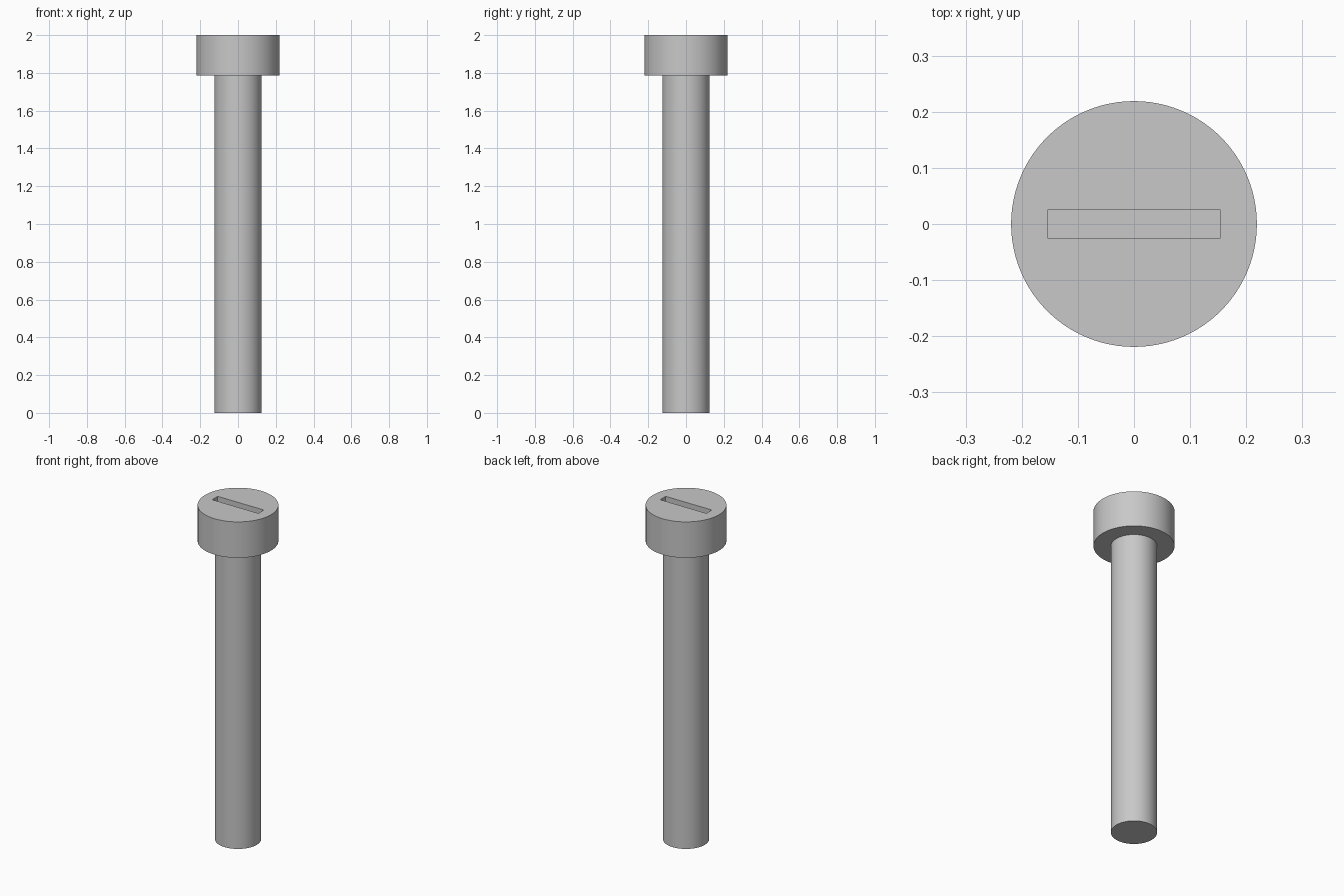
import bpy

# Remove the default cube
cube = bpy.data.objects.get("Cube")
if cube:
    bpy.data.objects.remove(cube, do_unlink=True)

HEIGHT = 2.0
HEAD_BOTTOM = 1.785
HEAD_RADIUS = 0.219
SHAFT_RADIUS = 0.125
SLOT_LENGTH, SLOT_WIDTH, SLOT_DEPTH = 0.306, 0.052, 0.1

steel = bpy.data.materials.new("grey_steel")
steel.use_nodes = True
colour = (0.58, 0.58, 0.58, 1)
steel.diffuse_color = colour
steel.node_tree.nodes["Principled BSDF"].inputs["Base Color"].default_value = colour


def cylinder(name, radius, bottom, top):
    bpy.ops.mesh.primitive_cylinder_add(
        vertices=96, radius=radius, depth=top - bottom,
        location=(0, 0, (bottom + top) / 2))
    obj = bpy.context.object
    obj.name = name
    obj.data.materials.append(steel)
    return obj


def smooth(obj):
    bpy.ops.object.select_all(action="DESELECT")
    obj.select_set(True)
    bpy.context.view_layer.objects.active = obj
    bpy.ops.object.shade_smooth_by_angle()


# Plain shaft, seated slightly inside the head
shaft = cylinder("shaft", SHAFT_RADIUS, 0, HEAD_BOTTOM + 0.02)
smooth(shaft)

# Cylindrical head
head = cylinder("head", HEAD_RADIUS, HEAD_BOTTOM, HEIGHT)

# Screwdriver slot cut into the top of the head
bpy.ops.mesh.primitive_cube_add(size=1, location=(0, 0, HEIGHT))
cutter = bpy.context.object
cutter.name = "slot_cutter"
cutter.scale = (SLOT_LENGTH, SLOT_WIDTH, SLOT_DEPTH * 2)
cutter.hide_render = True
cutter.data.materials.append(steel)

cut = head.modifiers.new("slot", "BOOLEAN")
cut.operation = "DIFFERENCE"
cut.solver = "EXACT"
cut.object = cutter
bpy.context.view_layer.objects.active = head
bpy.ops.object.modifier_apply(modifier=cut.name)
bpy.data.objects.remove(cutter, do_unlink=True)
smooth(head)
